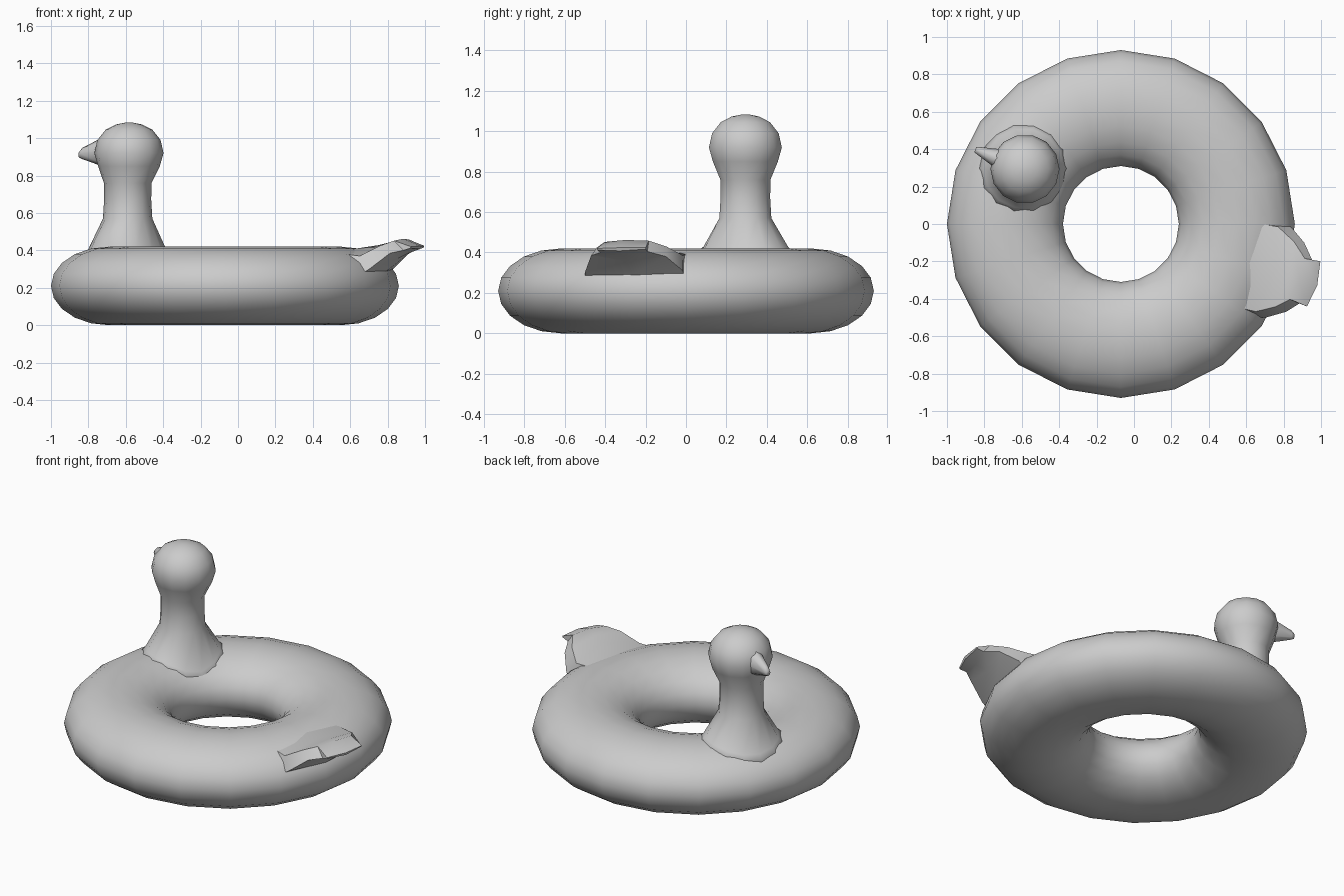
import bpy, bmesh
from math import sin, cos, pi, radians, sqrt, hypot

if "Cube" in bpy.data.objects:
    bpy.data.objects.remove(bpy.data.objects["Cube"])

CX, MAJOR, A, B = -0.07, 0.62, 0.31, 0.21   # ring centre, radius and tube half-axes


def loft(name, rings, close=False):
    """Bridge equal-length rings of points; cap the ends unless closed."""
    bm = bmesh.new()
    rows = [[bm.verts.new(p) for p in r] for r in rings]
    n = len(rows[0])
    pairs = list(zip(rows, rows[1:])) + ([(rows[-1], rows[0])] if close else [])
    for r0, r1 in pairs:
        for i in range(n):
            j = (i + 1) % n
            bm.faces.new((r0[i], r0[j], r1[j], r1[i]))
    if not close:
        bm.faces.new(rows[0][::-1])
        bm.faces.new(rows[-1])
    bmesh.ops.recalc_face_normals(bm, faces=bm.faces)
    for f in bm.faces:
        f.smooth = True
    me = bpy.data.meshes.new(name)
    bm.to_mesh(me)
    bm.free()
    ob = bpy.data.objects.new(name, me)
    bpy.context.collection.objects.link(ob)
    bpy.context.view_layer.objects.active = ob
    return ob


def polar(deg, r, z):
    return (CX + r * cos(radians(deg)), r * sin(radians(deg)), z)


def tube_top(x, y):
    """Height of the ring's upper surface."""
    t = (hypot(x - CX, y) - MAJOR) / A
    return B + B * sqrt(max(0, 1 - t * t))


# inflatable ring
loft("ring", [[polar(18 * i, MAJOR + A * cos(pi * j / 10), B + B * sin(pi * j / 10))
               for j in range(20)] for i in range(20)], close=True)

# neck and head, the lowest loops following the ring surface
N = 14
rings = []
for r, dz in ((0.27, -0.03), (0.215, 0.012)):
    ring = []
    for k in range(N):
        x, y = -0.59 + r * cos(2 * pi * k / N), 0.297 + r * sin(2 * pi * k / N)
        ring.append((x, y, tube_top(x, y) + dz))
    rings.append(ring)
for z, r in ((0.57, 0.132), (0.67, 0.126), (0.76, 0.127), (0.85, 0.165), (0.92, 0.185),
             (0.99, 0.169), (1.045, 0.125), (1.073, 0.07), (1.083, 0.02)):
    cx = -0.59 if z < 0.8 else -0.583
    rings.append([(cx + r * cos(2 * pi * k / N), 0.294 + r * sin(2 * pi * k / N), z)
                  for k in range(N)])
loft("neck_and_head", rings)

# beak, tapering away from the head
d = radians(158.5)
beak = []
for dist, w, h, z in ((0.12, 0.065, 0.09, 0.925), (0.17, 0.048, 0.07, 0.925),
                      (0.268, 0.021, 0.03, 0.918), (0.285, 0.015, 0.016, 0.912)):
    beak.append([(-0.583 + dist * cos(d) - w * cos(a) * sin(d),
                  0.294 + dist * sin(d) + w * cos(a) * cos(d), z + h * sin(a))
                 for a in [pi * k / 4 for k in range(8)]])
loft("beak", beak)

# tail: sections (angle, radius, height), three points on top then three below
tail = [
    [(0, 0.75, 0.393), (-17, 0.70, 0.405), (-36, 0.75, 0.385),
     (-36, 0.85, 0.25), (-17, 0.85, 0.25), (0, 0.85, 0.25)],
    [(-1, 0.84, 0.385), (-17, 0.86, 0.428), (-33, 0.86, 0.37),
     (-33, 0.92, 0.30), (-17, 0.905, 0.29), (-1, 0.91, 0.31)],
    [(-5.8, 0.93, 0.428), (-17, 0.93, 0.445), (-28, 0.94, 0.425),
     (-28, 1.0, 0.385), (-17, 0.965, 0.355), (-5.8, 0.985, 0.38)],
    [(-10.6, 1.0, 0.458), (-17.5, 1.0, 0.462), (-24, 0.99, 0.452),
     (-24, 1.045, 0.40), (-17.5, 1.03, 0.385), (-10.6, 1.04, 0.405)],
    [(-10.6, 1.085, 0.424), (-17.4, 1.10, 0.424), (-23.9, 1.088, 0.42),
     (-23.9, 1.085, 0.412), (-17.4, 1.095, 0.408), (-10.6, 1.082, 0.416)],
]
loft("tail", [[polar(*p) for p in s] for s in tail])
bpy.ops.object.select_all(action='DESELECT')
bpy.data.objects["tail"].select_set(True)
bpy.ops.object.shade_smooth_by_angle(angle=radians(50))
